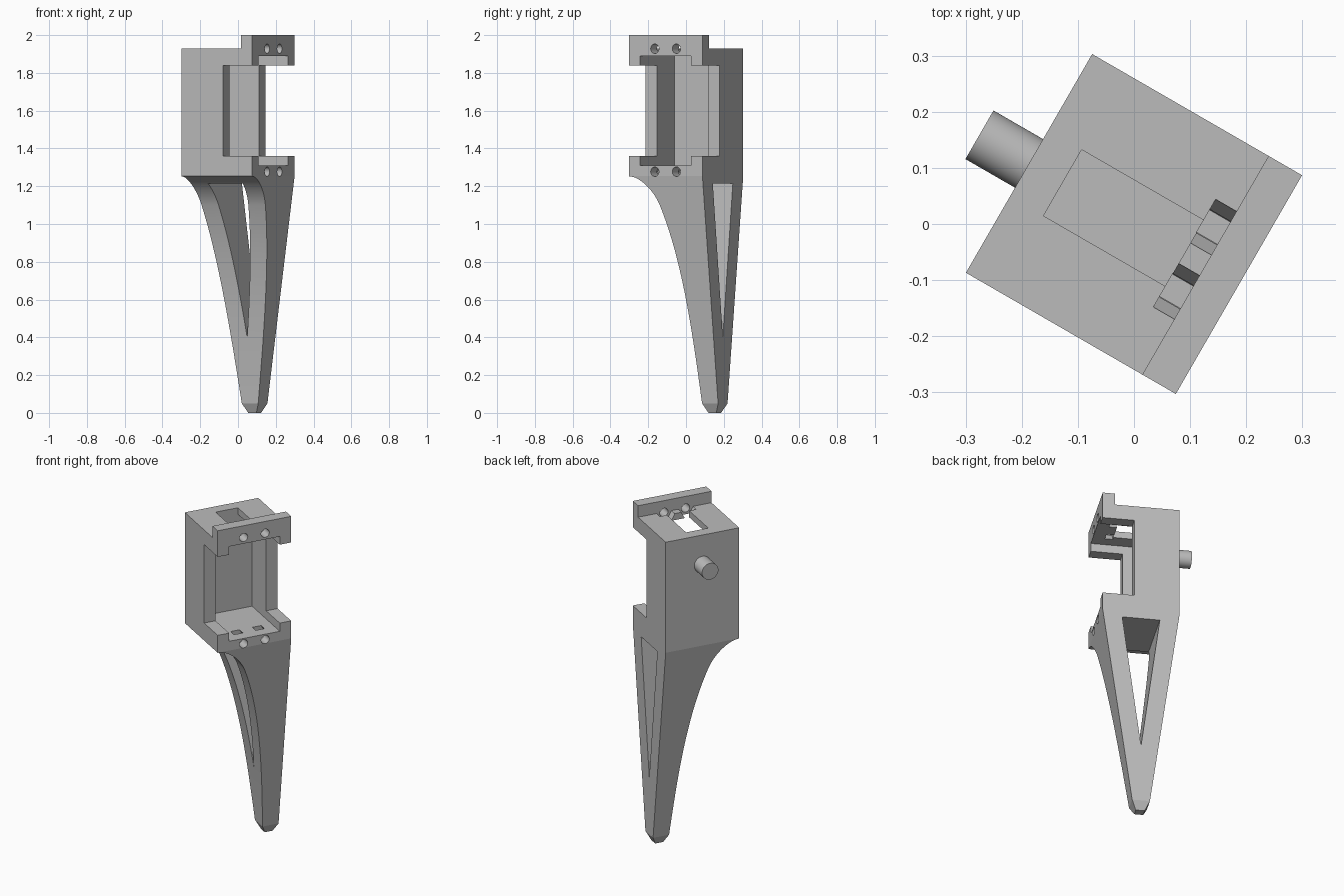
import bpy, bmesh
from math import sin, cos, tau, radians
from mathutils import Matrix, Vector

cube = bpy.data.objects.get("Cube")
if cube:
    bpy.data.objects.remove(cube, do_unlink=True)

grey = bpy.data.materials.new("plain grey")
grey.use_nodes = True
grey.diffuse_color = (0.5, 0.5, 0.5, 1)
grey.node_tree.nodes["Principled BSDF"].inputs["Base Color"].default_value = (0.5, 0.5, 0.5, 1)

HALF_U, HALF_V = 0.216, 0.225      # half depth and half width of the housing
STEP_U = 0.147                     # where the raised mounting rim begins
TURN = Matrix.Rotation(radians(-30), 4, "Z")


def loft(name, rings):
    """Solid through a stack of matching closed rings."""
    bm = bmesh.new()
    loops = [[bm.verts.new(p) for p in ring] for ring in rings]
    n = len(loops[0])
    for a, b in zip(loops, loops[1:]):
        for i in range(n):
            j = (i + 1) % n
            bm.faces.new((a[i], a[j], b[j], b[i]))
    bm.faces.new(loops[0][::-1])
    bm.faces.new(loops[-1])
    bmesh.ops.recalc_face_normals(bm, faces=bm.faces)
    mesh = bpy.data.meshes.new(name)
    bm.to_mesh(mesh)
    bm.free()
    mesh.materials.append(grey)
    obj = bpy.data.objects.new(name, mesh)
    bpy.context.collection.objects.link(obj)
    return obj


def box(name, u0, u1, v0, v1, z0, z1):
    return loft(name, [[(u0, v0, z), (u1, v0, z), (u1, v1, z), (u0, v1, z)] for z in (z0, z1)])


def rod(name, sides, radius, u0, u1, v, z):
    """Prism lying along the depth axis."""
    angles = [tau * i / sides for i in range(sides)]
    return loft(name, [[(u, v + radius * cos(a), z + radius * sin(a)) for a in angles]
                       for u in (u0, u1)])


def bezier(points, steps):
    a, b, c, d = map(Vector, points)
    for i in range(steps + 1):
        t = i / steps
        s = 1 - t
        yield a * s**3 + b * 3 * s * s * t + c * 3 * s * t * t + d * t**3


def finish(obj):
    obj.data.transform(TURN)
    bpy.ops.object.select_all(action="DESELECT")
    obj.select_set(True)
    bpy.context.view_layer.objects.active = obj
    bpy.ops.object.shade_smooth_by_angle(angle=radians(7.5))


# Housing and leg outline: chamfered tip, curved inner edge, square housing
def ring(half, v0, v1, z):
    return [(-half, v0, z), (half, v0, z), (half, v1, z), (-half, v1, z)]


shin = list(bezier([(0.127, 0.05), (0.1, 0.4), (0.07, 0.8), (-0.048, 1.1)], 20))
fillet = list(bezier([(-0.048, 1.1), (-0.075, 1.17), (-0.15, 1.25), (-HALF_V, 1.253)], 18))
rings = [ring(0.025, 0.152, 0.2, 0)]
for v, z in shin + fillet[1:]:
    half = 0.05 + (HALF_U - 0.05) * (z - 0.05) / 1.203
    rings.append(ring(half, v, HALF_V, z))
rings.append(ring(HALF_U, -HALF_V, HALF_V, 2))
leg = loft("leg_bracket", rings)

# Cutters: top step, motor cavity, side windows, top opening, leg slot
cutters = [
    box("step_cutter", -0.4, STEP_U, -0.4, 0.4, 1.93, 2.2),
    box("cavity_cutter", -0.148, 0.4, -0.155, 0.155, 1.31, 1.89),
    box("side_window_cutter", 0.0375, 0.5, -0.5, 0.5, 1.36, 1.84),
    box("top_opening_cutter", -0.147, 0.104, -0.068, 0.068, 1.8, 2.1),
    loft("slot_cutter", [[(-0.106, v, 1.215), (0.106, v, 1.215), (0, v, 0.4)]
                         for v in (-0.4, 0.4)]),
]
# Screw holes with hexagonal nut pockets behind them
for z in (1.277, 1.928):
    for v in (-0.066, 0.066):
        cutters.append(rod("nut_cutter", 6, 0.046, 0.104, 0.148, v, z))
        cutters.append(rod("screw_cutter", 64, 0.025, 0.12, 0.3, v, z))

bpy.context.view_layer.objects.active = leg
for cutter in cutters:
    cutter.hide_render = True
    mod = leg.modifiers.new("cut", "BOOLEAN")
    mod.operation = "DIFFERENCE"
    mod.solver = "EXACT"
    mod.object = cutter
    bpy.ops.object.modifier_apply(modifier=mod.name)
for cutter in cutters:
    bpy.data.objects.remove(cutter, do_unlink=True)
finish(leg)

# Pivot pin on the back wall
finish(rod("pivot_pin", 64, 0.05, -0.318, -0.2, 0, 1.75))
